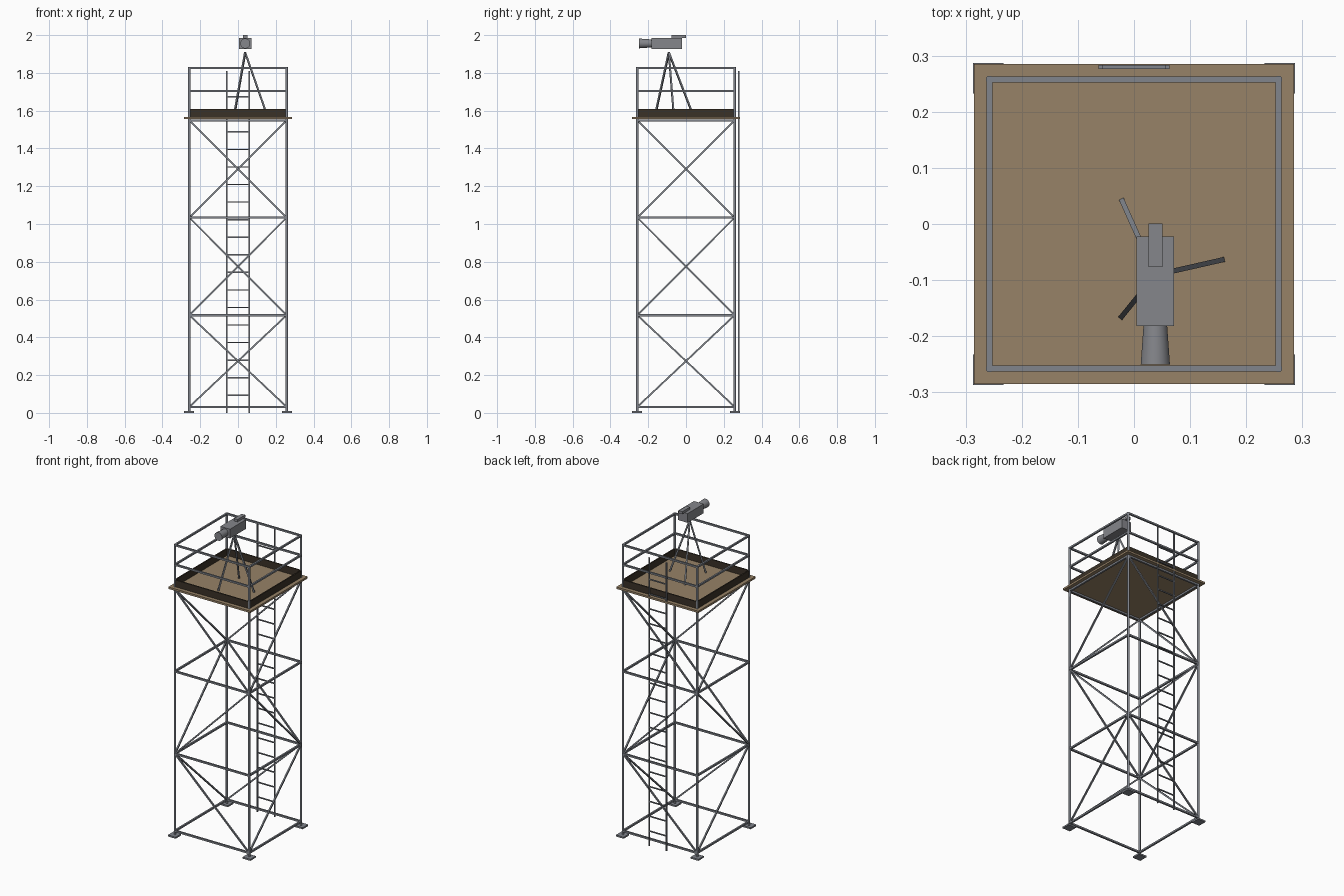
import bpy, bmesh, math
from mathutils import Vector, Matrix

if "Cube" in bpy.data.objects:
    bpy.data.objects.remove(bpy.data.objects["Cube"])


def material(name, rgb):
    m = bpy.data.materials.new(name)
    m.diffuse_color = (*rgb, 1)
    m.use_nodes = True
    m.node_tree.nodes["Principled BSDF"].inputs["Base Color"].default_value = m.diffuse_color
    return m


STEEL = material("steel grey", (0.22, 0.235, 0.265))
CASE = material("case grey", (0.235, 0.24, 0.26))
WOOD = material("plank brown", (0.31, 0.225, 0.135))
BOARD = material("dark board brown", (0.042, 0.031, 0.02))


def finish(name, bm, mat, smooth=False):
    me = bpy.data.meshes.new(name)
    bm.to_mesh(me)
    bm.free()
    me.materials.append(mat)
    ob = bpy.data.objects.new(name, me)
    bpy.context.collection.objects.link(ob)
    if smooth:
        bpy.ops.object.select_all(action='DESELECT')
        ob.select_set(True)
        bpy.context.view_layer.objects.active = ob
        bpy.ops.object.shade_smooth_by_angle(angle=math.radians(50))
    return ob


def bars(name, segments, r, mat, r2=None, sides=4):
    """Straight bars between pairs of points; r is the half width across flats."""
    bm = bmesh.new()
    k = 1 / math.cos(math.pi / sides)
    for a, b in segments:
        a, b = Vector(a), Vector(b)
        d = b - a
        mx = Matrix.Translation((a + b) / 2) @ d.to_track_quat('Z', 'Y').to_matrix().to_4x4() \
            @ Matrix.Rotation(math.pi / sides, 4, 'Z')
        bmesh.ops.create_cone(bm, cap_ends=True, segments=sides, radius1=r * k,
                              radius2=(r2 or r) * k, depth=d.length, matrix=mx)
    return finish(name, bm, mat, sides > 4)


def boxes(name, items, mat):
    """Boxes given as (centre, size), joined in one object."""
    bm = bmesh.new()
    for c, s in items:
        bmesh.ops.create_cube(bm, size=1, matrix=Matrix.Translation(c) @ Matrix.Diagonal((*s, 1)))
    return finish(name, bm, mat)


P = 0.2575                                             # post offset
corners = [(-P, -P), (P, -P), (P, P), (-P, P)]
sides = [(corners[i], corners[(i + 1) % 4]) for i in range(4)]
levels = [0.032, 0.517, 1.034, 1.549]


def ring(z):
    return [((*a, z), (*b, z)) for a, b in sides]


# Tower frame
bars("corner_posts", [((x, y, 0), (x, y, 1.832)) for x, y in corners], 0.0065, STEEL, sides=8)
boxes("foot_plates", [((math.copysign(0.2595, x), math.copysign(0.2595, y), 0.005),
                       (0.054, 0.054, 0.01)) for x, y in corners], STEEL)
bars("frame_beams", [s for z in levels for s in ring(z)], 0.0055, STEEL)

# One diagonal per bay and side, zigzagging up the tower
braces = []
for i, (a, b) in enumerate(sides):
    for k in range(3):
        lo, hi = (b, a) if (i + k) % 2 == 0 else (a, b)
        braces.append(((*lo, levels[k]), (*hi, levels[k + 1])))
bars("diagonal_braces", braces, 0.0045, STEEL)

# Platform, toe boards and guard rails
boxes("platform", [((0, 0, 1.561), (0.57, 0.57, 0.012))], WOOD)
toe = []
for s in (-1, 1):
    toe += [((0, s * P, 1.5885), (0.502, 0.008, 0.043)), ((s * P, 0, 1.5885), (0.008, 0.502, 0.043))]
boxes("toe_boards", toe, BOARD)
bars("guard_rails", ring(1.827) + ring(1.704), 0.0053, STEEL)

# Ladder
LY = 0.2797
bars("ladder_rails", [((x, LY, 0), (x, LY, 1.81)) for x in (-0.06, 0.06)], 0.0037, STEEL)
bars("ladder_rungs", [((-0.06, LY, 0.093 * i), (0.06, LY, 0.093 * i))
                      for i in range(1, 19)], 0.0033, STEEL)

# Tripod with camera
CX = 0.038
feet = [(-0.021, 0.041, 1.567), (0.157, -0.064, 1.567), (-0.022, -0.165, 1.567)]
bars("tripod_legs", [((CX, -0.091, 1.908), f) for f in feet], 0.0045, STEEL)
boxes("camera_body", [((CX, -0.102, 1.956), (0.067, 0.159, 0.058))], CASE)
boxes("camera_viewfinder", [((CX, -0.038, 1.992), (0.025, 0.077, 0.016))], CASE)
bars("camera_lens", [((CX, -0.18, 1.956), (CX, -0.25, 1.956))], 0.021, CASE, 0.026, 16)
